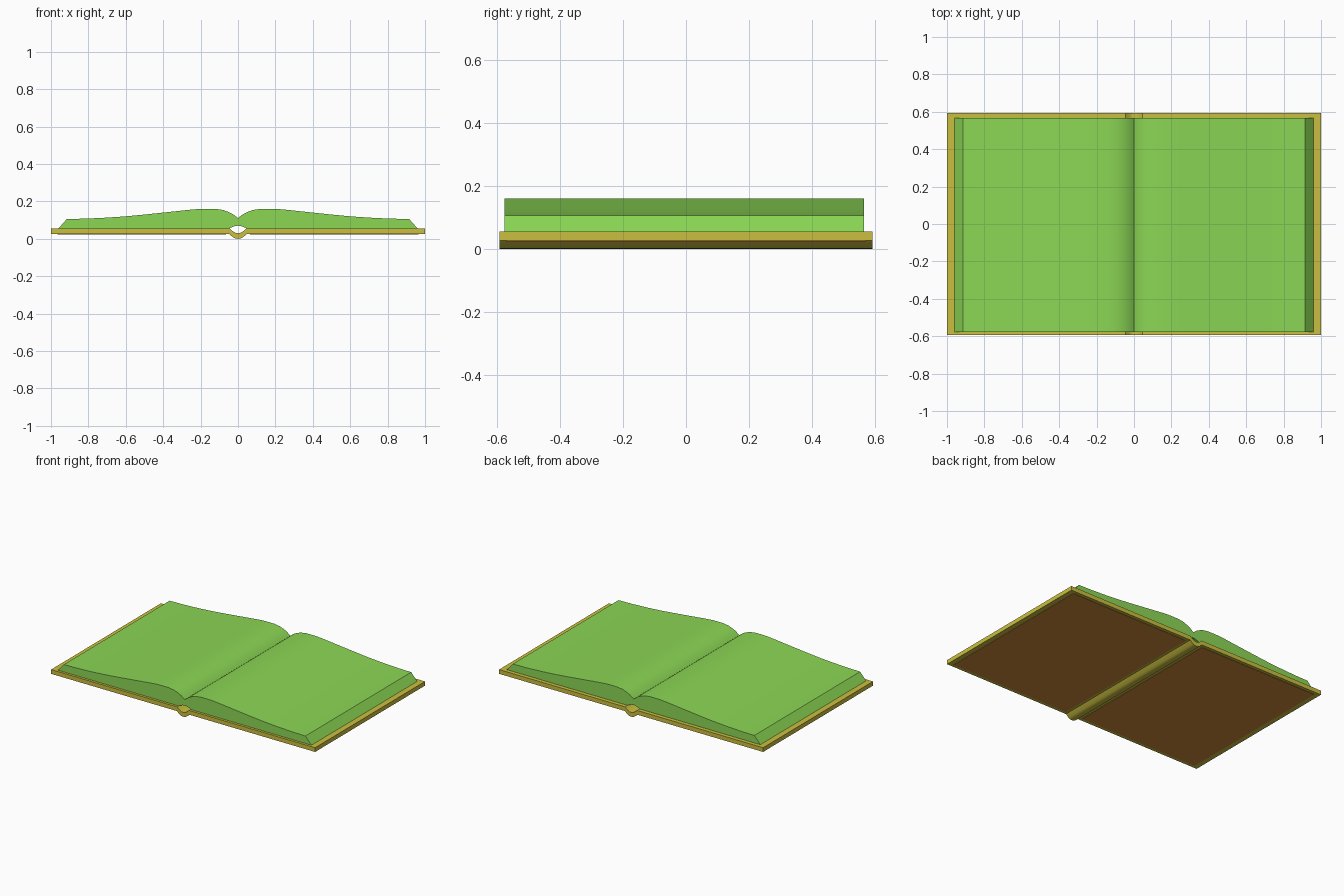
import bpy, bmesh

if "Cube" in bpy.data.objects:
    bpy.data.objects.remove(bpy.data.objects["Cube"])


def material(name, rgb):
    m = bpy.data.materials.new(name)
    m.diffuse_color = (*rgb, 1)
    m.use_nodes = True
    m.node_tree.nodes["Principled BSDF"].inputs["Base Color"].default_value = m.diffuse_color
    return m


def extrude_profile(name, points, y0, y1, mat):
    """Extrude a closed x-z outline along y."""
    bm = bmesh.new()
    face = bm.faces.new([bm.verts.new((x, y0, z)) for x, z in points])
    res = bmesh.ops.extrude_face_region(bm, geom=[face])
    verts = [v for v in res["geom"] if isinstance(v, bmesh.types.BMVert)]
    bmesh.ops.translate(bm, verts=verts, vec=(0, y1 - y0, 0))
    bmesh.ops.recalc_face_normals(bm, faces=bm.faces)
    mesh = bpy.data.meshes.new(name)
    bm.to_mesh(mesh)
    bm.free()
    mesh.materials.append(mat)
    ob = bpy.data.objects.new(name, mesh)
    bpy.context.collection.objects.link(ob)
    bpy.ops.object.select_all(action='DESELECT')
    ob.select_set(True)
    bpy.context.view_layer.objects.active = ob
    bpy.ops.object.shade_smooth_by_angle(angle=0.5)
    return ob


def mirrored(half):
    """Full left-to-right line from a right half that starts at x = 0."""
    return [(-x, z) for x, z in reversed(half[1:])] + half


paper = material("paper", (0.26, 0.68, 0.09))
binding = material("binding", (0.6, 0.52, 0.05))
panel = material("panel", (0.6, 0.25, 0.04))

# Page block: curved top, bevelled fore edges, arched hollow at the spine
page_top = [(0, 0.11), (0.012, 0.12), (0.03, 0.133), (0.05, 0.143), (0.08, 0.154),
            (0.12, 0.16), (0.16, 0.1605), (0.2, 0.16), (0.25, 0.156), (0.32, 0.1485),
            (0.4, 0.14), (0.5, 0.1295), (0.6, 0.12), (0.7, 0.113), (0.82, 0.1075),
            (0.915, 0.106), (0.96, 0.055)]
page_bottom = [(0, 0.07), (0.015, 0.068), (0.03, 0.063), (0.048, 0.055)]
extrude_profile("pages", mirrored(page_top) + mirrored(page_bottom)[::-1],
                -0.577, 0.567, paper)

# Cover: two flat boards joined by a sagging spine
cover_top = [(0, 0.03), (0.012, 0.031), (0.025, 0.038), (0.045, 0.055), (1, 0.055)]
cover_bottom = [(0, 0), (0.013, 0.001), (0.026, 0.007), (0.047, 0.026), (1, 0.026)]
extrude_profile("cover", mirrored(cover_top) + mirrored(cover_bottom)[::-1],
                -0.594, 0.594, binding)

# Outer panels under each board
for side, s in (("left", -1), ("right", 1)):
    pts = [(s * 0.065, 0.024), (s * 0.965, 0.024), (s * 0.965, 0.03), (s * 0.065, 0.03)]
    extrude_profile(side + "_cover_panel", pts, -0.572, 0.572, panel)
